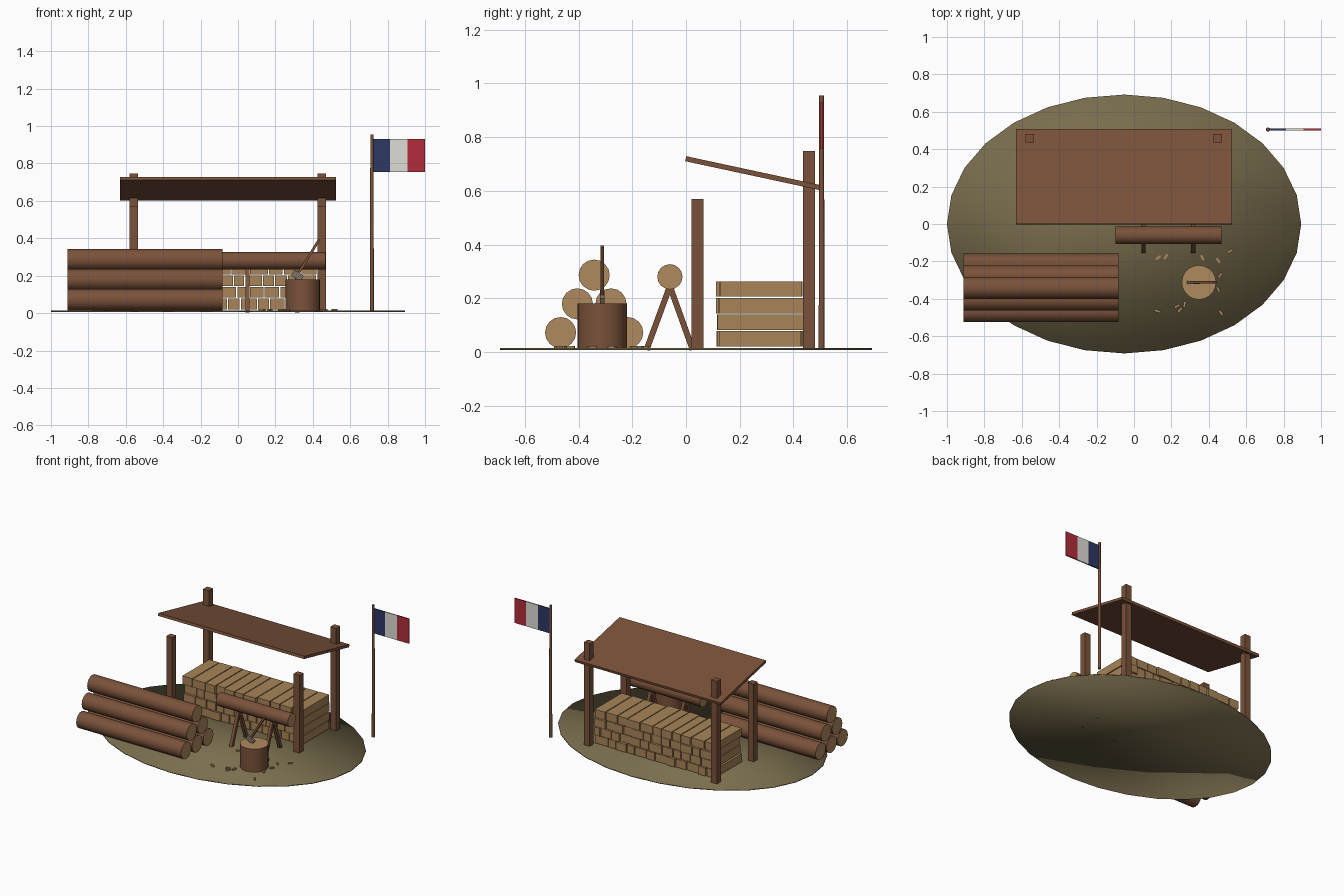
import bpy, bmesh, math, random
from mathutils import Vector, Matrix

if "Cube" in bpy.data.objects:
    bpy.data.objects.remove(bpy.data.objects["Cube"])

random.seed(4)


def mat(name, r, g, b):
    m = bpy.data.materials.new(name)
    lin = [((c / 255 + 0.055) / 1.055) ** 2.4 for c in (r, g, b)]
    m.diffuse_color = (*lin, 1)
    m.use_nodes = True
    m.node_tree.nodes["Principled BSDF"].inputs["Base Color"].default_value = m.diffuse_color
    return m


BARK = mat("bark brown", 122, 82, 58)
CUT = mat("cut wood tan", 176, 138, 94)
PLANK = mat("firewood tan", 168, 132, 88)
EARTH = mat("earth olive", 122, 110, 78)
STEEL = mat("steel grey", 125, 115, 100)
BLUE = mat("flag blue", 45, 55, 100)
WHITE = mat("flag white", 222, 220, 214)
RED = mat("flag red", 178, 45, 58)


def finish(name, bm, mats):
    me = bpy.data.meshes.new(name)
    bm.to_mesh(me)
    bm.free()
    for m in mats:
        me.materials.append(m)
    ob = bpy.data.objects.new(name, me)
    bpy.context.collection.objects.link(ob)
    return ob


def add_box(bm, center, size, rot=Matrix.Identity(4)):
    bmesh.ops.create_cube(bm, size=1, matrix=Matrix.Translation(center) @ rot @ Matrix.Diagonal((*size, 1)))


def box(name, center, size, material, rot=Matrix.Identity(4)):
    bm = bmesh.new()
    add_box(bm, center, size, rot)
    return finish(name, bm, [material])


def beam(name, a, b, width, material):
    """Square stick running from point a to point b."""
    a, b = Vector(a), Vector(b)
    rot = (b - a).to_track_quat('Z', 'Y').to_matrix().to_4x4()
    return box(name, (a + b) / 2, (width, width, (b - a).length), material, rot)


def log(name, a, b, r1, r2, side, end, sides=16):
    """Round piece with smooth sides and flat end grain in its own colour."""
    a, b = Vector(a), Vector(b)
    rot = (b - a).to_track_quat('Z', 'Y').to_matrix().to_4x4()
    bm = bmesh.new()
    bmesh.ops.create_cone(bm, cap_ends=True, segments=sides, radius1=r1, radius2=r2,
                          depth=(b - a).length, matrix=Matrix.Translation((a + b) / 2) @ rot)
    for f in bm.faces:
        cap = len(f.verts) > 4
        f.material_index = int(cap)
        f.smooth = not cap
    for e in bm.edges:
        e.smooth = all(f.smooth for f in e.link_faces)
    return finish(name, bm, [side, end])


# Oval ground patch
bm = bmesh.new()
bmesh.ops.create_cone(bm, cap_ends=True, segments=28, radius1=1, radius2=1, depth=0.008,
                      matrix=Matrix.Translation((-0.053, 0, 0.011)) @ Matrix.Diagonal((0.947, 0.692, 1, 1))
                      @ Matrix.Rotation(math.pi / 2, 4, 'Z'))
for f in bm.faces:
    f.smooth = True
finish("ground_patch", bm, [EARTH])

# Pyramid of long logs
for row, count in enumerate((3, 2, 1)):
    for i in range(count):
        y = -0.342 + (i - (count - 1) / 2) * 0.125
        z = 0.072 + row * 0.107
        log(f"stacked_log_{row}_{i}", (-0.912, y, z), (-0.083, y, z), 0.058, 0.058, BARK, CUT)

# Sawhorse with its log
log("sawhorse_log", (-0.10, -0.06, 0.28), (0.468, -0.06, 0.28), 0.047, 0.047, BARK, CUT)
for x in (0.05, 0.317):
    for side, y in (("front", -0.147), ("back", 0.025)):
        beam(f"sawhorse_leg_{side}", (x, y, 0.008), (x, -0.06, 0.245), 0.022, BARK)

# Chopping block and axe
log("chopping_block", (0.347, -0.312, 0.012), (0.347, -0.312, 0.18), 0.092, 0.092, BARK, CUT, 20)
beam("axe_handle", (0.315, -0.312, 0.20), (0.434, -0.312, 0.393), 0.014, BARK)
box("axe_head", (0.318, -0.312, 0.20), (0.06, 0.016, 0.035), STEEL, Matrix.Rotation(0.55, 4, 'Y'))

# Wood chips scattered on the ground
bm = bmesh.new()
for x, y, a in ((0.13, -0.18, 0.6), (0.17, -0.175, 1.0), (0.365, -0.18, 2.0), (0.515, -0.145, 0.6),
                (0.45, -0.195, 2.2), (0.46, -0.275, 1.0), (0.45, -0.35, 2.0), (0.465, -0.475, 2.2),
                (0.27, -0.43, 1.4), (0.23, -0.44, 0.5), (0.245, -0.46, 0.9), (0.125, -0.465, 2.8)):
    add_box(bm, (x, y, 0.018), (0.03, 0.012, 0.01), Matrix.Rotation(a, 4, 'Z'))
finish("wood_chips", bm, [CUT])

# Shelter posts and sloping roof
for side, x in (("left", -0.558), ("right", 0.448)):
    box(f"front_post_{side}", (x, 0.043, 0.29), (0.046, 0.046, 0.56), BARK)
    box(f"back_post_{side}", (x, 0.458, 0.38), (0.046, 0.046, 0.735), BARK)
box("roof", (-0.053, 0.253, 0.665), (1.155, 0.52, 0.019), BARK, Matrix.Rotation(-0.212, 4, 'X'))

# Four staggered rows of split firewood
bm = bmesh.new()
for row in range(4):
    x = -0.53 + random.uniform(0, 0.015)
    while x < 0.40:
        w = random.uniform(0.06, 0.105)
        if 0.425 - (x + w) < 0.04:
            w = 0.425 - x - random.uniform(0, 0.01)
        d = 0.32 - random.uniform(0, 0.02)
        add_box(bm, (x + w / 2, 0.275 + random.uniform(-0.005, 0.005), 0.049 + row * 0.0617), (w - 0.006, d, 0.057))
        x += w
finish("firewood_stack", bm, [PLANK])

# Flag pole and three-stripe flag
log("flag_pole", (0.716, 0.505, 0.013), (0.716, 0.505, 0.955), 0.011, 0.009, BARK, BARK, 10)
for i, (name, m) in enumerate((("blue", BLUE), ("white", WHITE), ("red", RED))):
    box(f"flag_{name}_stripe", (0.766 + i * 0.0937, 0.505, 0.843), (0.0937, 0.009, 0.176), m)
